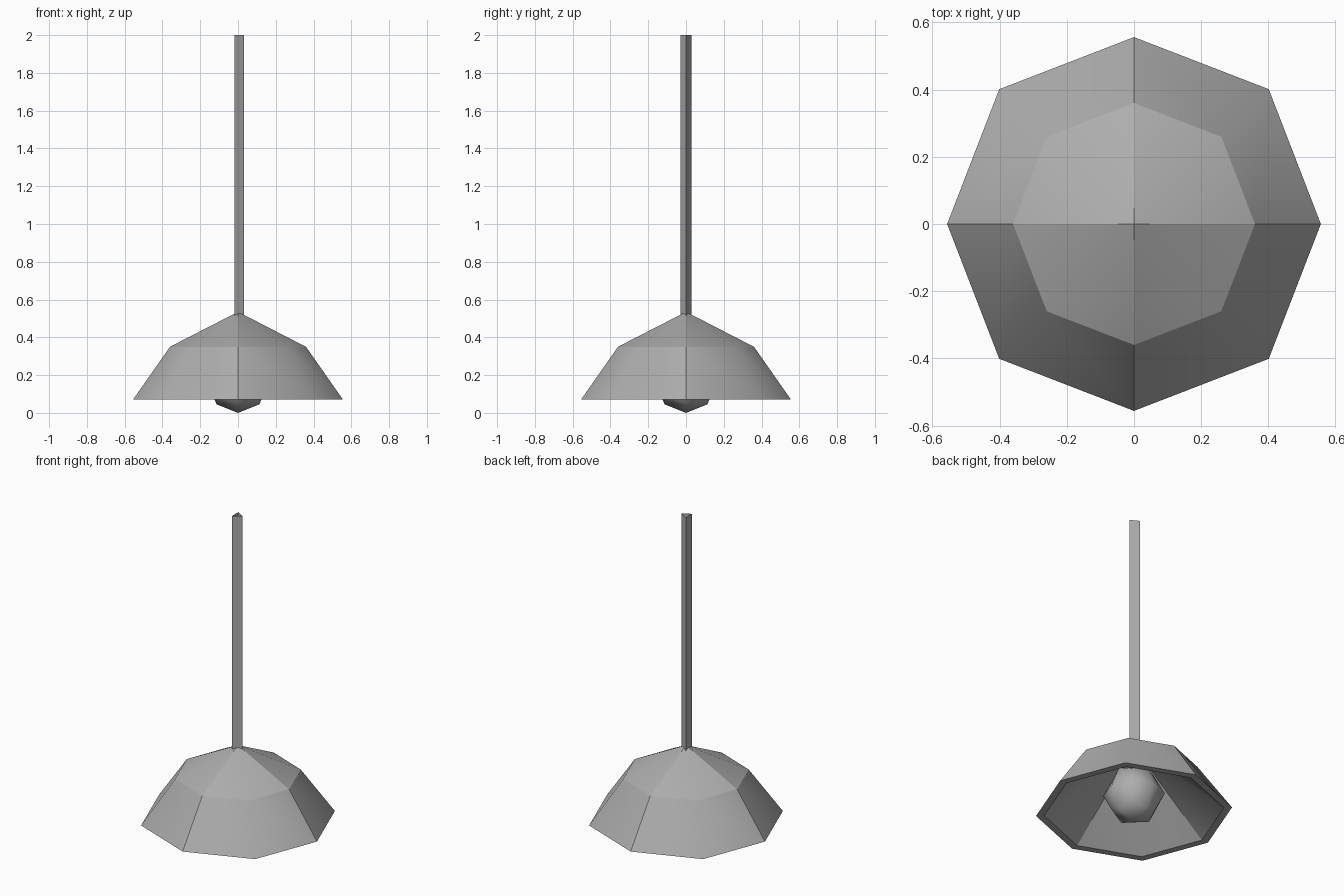
import bpy, bmesh, math

cube = bpy.data.objects.get("Cube")
if cube:
    bpy.data.objects.remove(cube, do_unlink=True)

grey = bpy.data.materials.new("mid grey")
grey.use_nodes = True
colour = (0.42, 0.42, 0.42, 1)
grey.diffuse_color = colour
grey.node_tree.nodes["Principled BSDF"].inputs["Base Color"].default_value = colour


def finish(name, bm):
    bmesh.ops.recalc_face_normals(bm, faces=bm.faces)
    mesh = bpy.data.meshes.new(name)
    bm.to_mesh(mesh)
    bm.free()
    mesh.materials.append(grey)
    obj = bpy.data.objects.new(name, mesh)
    bpy.context.collection.objects.link(obj)


# Eight-sided shade: outer shell, flat lip and a plain conical inside
SIDES = 8
bm = bmesh.new()


def ring(radius, z):
    verts = []
    for i in range(SIDES):
        r = radius * (1.02 if i % 2 else 1)
        a = math.tau * i / SIDES
        verts.append(bm.verts.new((r * math.cos(a), r * math.sin(a), z)))
    return verts


apex = bm.verts.new((0, 0, 0.535))
rings = [ring(r, z) for r, z in ((0.36, 0.35), (0.556, 0.07), (0.51, 0.07))]
inner_apex = bm.verts.new((0, 0, 0.5))
for i in range(SIDES):
    j = (i + 1) % SIDES
    bm.faces.new((apex, rings[0][i], rings[0][j]))
    for a, b in zip(rings, rings[1:]):
        bm.faces.new((a[i], b[i], b[j], a[j]))
    bm.faces.new((inner_apex, rings[2][j], rings[2][i]))
for f in bm.faces:
    f.smooth = True
# Crease the rings and every edge lying on the two main axes
for loop in rings:
    for i in range(SIDES):
        bm.edges.get((loop[i], loop[(i + 1) % SIDES])).smooth = False
for i in range(0, SIDES, 2):
    for a, b in ((apex, rings[0][i]), (rings[0][i], rings[1][i]), (rings[2][i], inner_apex)):
        bm.edges.get((a, b)).smooth = False
finish("lamp_shade", bm)

# Bulb: a rounded, once-divided cube, a little taller than wide
bm = bmesh.new()
bmesh.ops.create_cube(bm, size=2)
bmesh.ops.subdivide_edges(bm, edges=bm.edges[:], cuts=1, use_grid_fill=True)
pull = {1: 1.0, 2: 0.75, 3: 0.57}
for v in bm.verts:
    v.co *= pull[sum(abs(c) > 0.5 for c in v.co)]
    width = 0.168 if abs(v.co.z) < 0.1 else 0.152
    v.co = (v.co.x * width, v.co.y * width, (v.co.z + 1) * 0.183)
for f in bm.faces:
    f.smooth = True
finish("bulb", bm)

# Hanging rod: open three-sided tube with one edge towards +x
bm = bmesh.new()
tube = []
for i in range(3):
    a = math.tau * i / 3
    x, y = 0.035 * math.cos(a) - 0.002, 0.035 * math.sin(a)
    tube.append([bm.verts.new((x, y, z)) for z in (0.51, 2)])
for i in range(3):
    (a, b), (c, d) = tube[i], tube[(i + 1) % 3]
    bm.faces.new((a, c, d, b))
finish("hanging_rod", bm)
